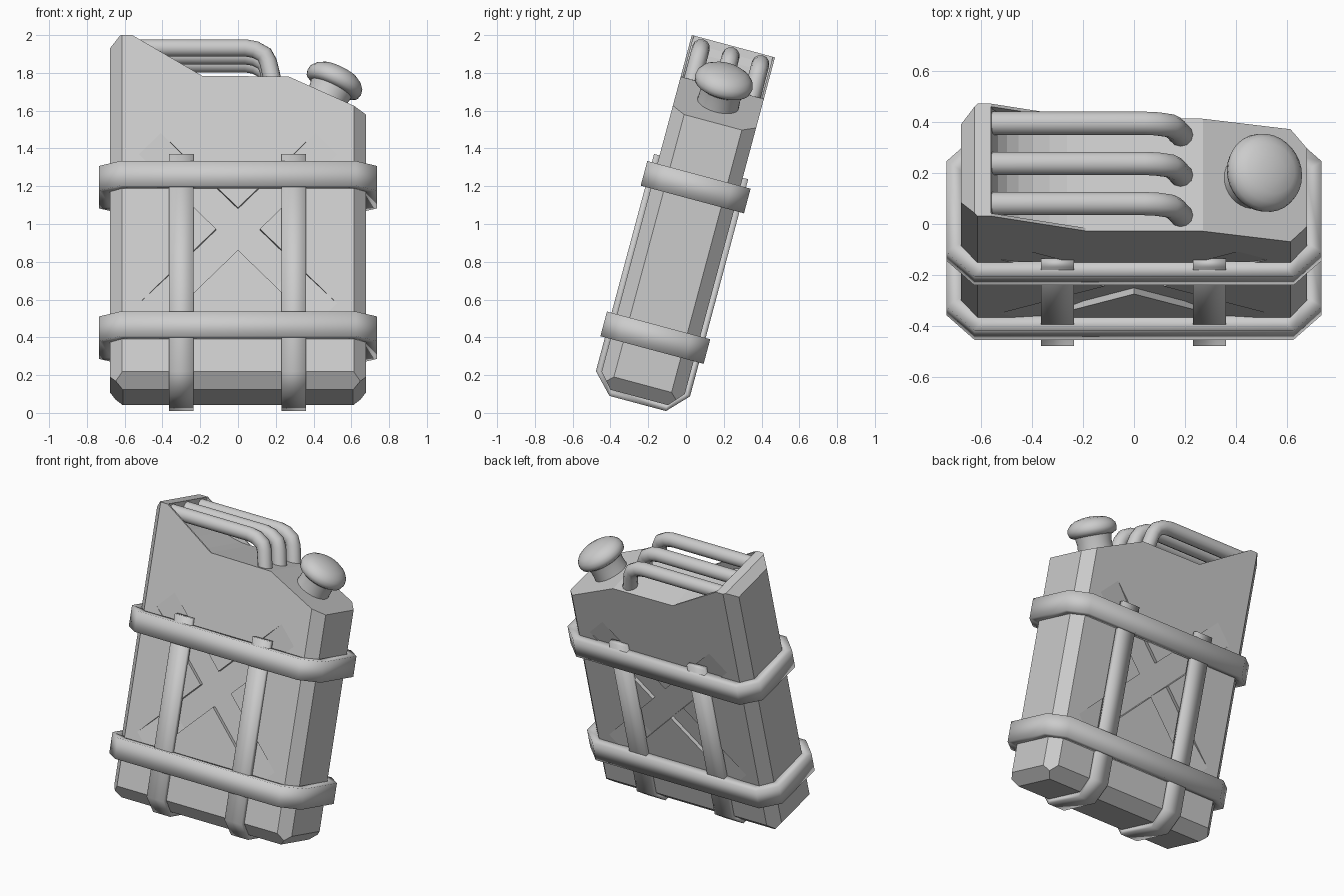
import bpy, bmesh
from math import radians, sin, cos, pi
from mathutils import Matrix, Vector

if "Cube" in bpy.data.objects:
    bpy.data.objects.remove(bpy.data.objects["Cube"])

grey = bpy.data.materials.new("plain_grey")
grey.use_nodes = True
grey.diffuse_color = (0.6, 0.6, 0.6, 1)
grey.node_tree.nodes["Principled BSDF"].inputs["Base Color"].default_value = (0.6, 0.6, 0.6, 1)

# The can is modelled upright around its own mid-plane, then leaned back
LEAN = Matrix.Rotation(radians(-15), 4, 'X') @ Matrix.Translation((0, -0.26, 0))
HX, HY = 0.678, 0.228


def finish(name, bm, smooth=None, local=Matrix()):
    bmesh.ops.recalc_face_normals(bm, faces=bm.faces[:])
    bm.transform(LEAN @ local)
    mesh = bpy.data.meshes.new(name)
    bm.to_mesh(mesh)
    bm.free()
    mesh.materials.append(grey)
    ob = bpy.data.objects.new(name, mesh)
    bpy.context.collection.objects.link(ob)
    if smooth:
        bpy.ops.object.select_all(action='DESELECT')
        ob.select_set(True)
        bpy.context.view_layer.objects.active = ob
        bpy.ops.object.shade_smooth_by_angle(angle=radians(smooth))
    return ob


def prism(bm, points, lo, hi, axis):
    """Extrude a closed profile along 'X' (points are y, z) or 'Y' (points are x, z)."""
    def place(p, d):
        return (d, p[0], p[1]) if axis == 'X' else (p[0], d, p[1])
    a = [bm.verts.new(place(p, lo)) for p in points]
    b = [bm.verts.new(place(p, hi)) for p in points]
    bm.faces.new(a)
    bm.faces.new(b[::-1])
    for i in range(len(a)):
        j = (i + 1) % len(a)
        bm.faces.new((a[i], b[i], b[j], a[j]))


def chop(bm, point, normal):
    """Slice off the outer side of a plane and close the cut."""
    geom = bm.verts[:] + bm.edges[:] + bm.faces[:]
    cut = bmesh.ops.bisect_plane(bm, geom=geom, plane_co=point, plane_no=Vector(normal).normalized(),
                                 clear_outer=True)
    edges = [e for e in cut["geom_cut"] if isinstance(e, bmesh.types.BMEdge)]
    bmesh.ops.edgeloop_fill(bm, edges=edges)


# Body: side profile with a scooped hand hold, then chamfered corners
scoop = [(-0.19 - 0.37 * cos(a), 1.94 - 0.223 * sin(a)) for a in (i * pi / 16 for i in range(9))]
outline = [(-HX, 0.085), (-0.61, 0.015), (0.61, 0.015), (HX, 0.085), (HX, 1.523),
           (0.27, 1.712)] + scoop[::-1] + [(-0.625, 1.94), (-HX, 1.886)]
bm = bmesh.new()
prism(bm, outline, -HY, HY, 'Y')
for sy in (-1, 1):
    for sx in (-1, 1):
        chop(bm, (sx * HX, sy * (HY - 0.07), 0), (sx * 0.07, sy * 0.065, 0))
    chop(bm, (0, sy * HY, 0.095), (0, sy * 0.08, -0.07))
body = finish("can_body", bm)

# Crossed recesses pressed into front and back, ramping out at their ends
cutters = []
for turn in (-45, 45):
    bm = bmesh.new()
    for sy in (-1, 1):
        ramp = [(s, sy * (HY - d)) for s, d in
                ((-0.96, -0.025), (0.96, -0.025), (0.36, 0.025), (-0.36, 0.025))]
        a = [bm.verts.new((s, y, -0.082)) for s, y in ramp]
        b = [bm.verts.new((s, y, 0.082)) for s, y in ramp]
        bm.faces.new(a)
        bm.faces.new(b[::-1])
        for i in range(4):
            j = (i + 1) % 4
            bm.faces.new((a[i], b[i], b[j], a[j]))
    place = Matrix.Translation((0, 0, 0.878)) @ Matrix.Rotation(radians(turn), 4, 'Y')
    cutter = finish("cross_cutter", bm, local=place)
    cutter.hide_render = True
    mod = body.modifiers.new("cross", 'BOOLEAN')
    mod.operation, mod.solver, mod.object = 'DIFFERENCE', 'EXACT', cutter
    cutters.append(cutter)
bpy.context.view_layer.update()
pressed = bpy.data.meshes.new_from_object(body.evaluated_get(bpy.context.evaluated_depsgraph_get()))
body.modifiers.clear()
body.data = pressed
for cutter in cutters:
    bpy.data.objects.remove(cutter)

# Thin cheeks either side of the scoop
for name, sy in (("front_cheek", -1), ("back_cheek", 1)):
    bm = bmesh.new()
    prism(bm, scoop, sy * HY, sy * (HY - 0.012), 'Y')
    finish(name, bm)


# Horizontal bands: chamfered rings around the body
def ring(hx, hy, cx, cy):
    pts = []
    for sx, sy in ((1, 1), (-1, 1), (-1, -1), (1, -1)):
        pair = [(sx * hx, sy * (hy - cy)), (sx * (hx - cx), sy * hy)]
        pts += pair if sx * sy > 0 else pair[::-1]
    return pts


for name, low, high in (("lower_band", 0.275, 0.41), ("upper_band", 1.1, 1.235)):
    bm = bmesh.new()
    loops = []
    for pts, z in ((ring(0.735, 0.283, 0.11, 0.1), low), (ring(0.735, 0.283, 0.11, 0.1), high),
                   (ring(0.67, 0.222, 0.09, 0.08), high), (ring(0.67, 0.222, 0.09, 0.08), low)):
        loops.append([bm.verts.new((x, y, z)) for x, y in pts])
    for k in range(4):
        p, q = loops[k], loops[(k + 1) % 4]
        for i in range(8):
            j = (i + 1) % 8
            bm.faces.new((p[i], p[j], q[j], q[i]))
    finish(name, bm, 120)

# Vertical straps running under the can
half = [(0.258, 1.28), (0.258, 0.09), (0.155, -0.018)]
inner = [(0.15, 0.02), (0.222, 0.1), (0.222, 1.28)]
strap = half + [(-y, z) for y, z in half[::-1]] + [(-y, z) for y, z in inner[::-1]] + inner
for name, x in (("right_strap", -0.3), ("left_strap", 0.296)):
    bm = bmesh.new()
    prism(bm, strap, x - 0.065, x + 0.065, 'X')
    finish(name, bm, 120)

# Three tube handles
path = [(-0.575, 1.887), (0.04, 1.887), (0.09, 1.878), (0.14, 1.85), (0.16, 1.81), (0.19, 1.68)]
for name, y in (("front_handle", -0.163), ("middle_handle", 0), ("back_handle", 0.163)):
    curve = bpy.data.curves.new(name, 'CURVE')
    curve.dimensions = '3D'
    curve.bevel_depth, curve.bevel_resolution, curve.use_fill_caps = 0.047, 4, True
    spline = curve.splines.new('POLY')
    spline.points.add(len(path) - 1)
    for pt, (x, z) in zip(spline.points, path):
        pt.co = (x, y, z, 1)
    temp = bpy.data.objects.new(name, curve)
    tube = bpy.data.meshes.new_from_object(temp)
    bpy.data.objects.remove(temp)
    bm = bmesh.new()
    bm.from_mesh(tube)
    bpy.data.meshes.remove(tube)
    finish(name, bm, 50)

# Neck and cap, turned on the sloping shoulder
shoulder = Matrix.Translation((0.455, 0, 1.625)) @ Matrix.Rotation(radians(25), 4, 'Y')
for name, profile in (("neck", [(0, -0.05), (0.115, -0.05), (0.11, 0.05), (0.12, 0.11), (0, 0.11)]),
                      ("cap", [(0, 0.09), (0.125, 0.09), (0.15, 0.105), (0.157, 0.13), (0.152, 0.155),
                               (0.132, 0.18), (0.1, 0.199), (0.05, 0.211), (0, 0.215)])):
    bm = bmesh.new()
    verts = [bm.verts.new((r, 0, z)) for r, z in profile]
    edges = [bm.edges.new(pair) for pair in zip(verts, verts[1:])]
    bmesh.ops.spin(bm, geom=verts + edges, axis=(0, 0, 1), cent=(0, 0, 0), angle=2 * pi, steps=32)
    bmesh.ops.remove_doubles(bm, verts=bm.verts[:], dist=0.0005)
    finish(name, bm, 60, shoulder)
